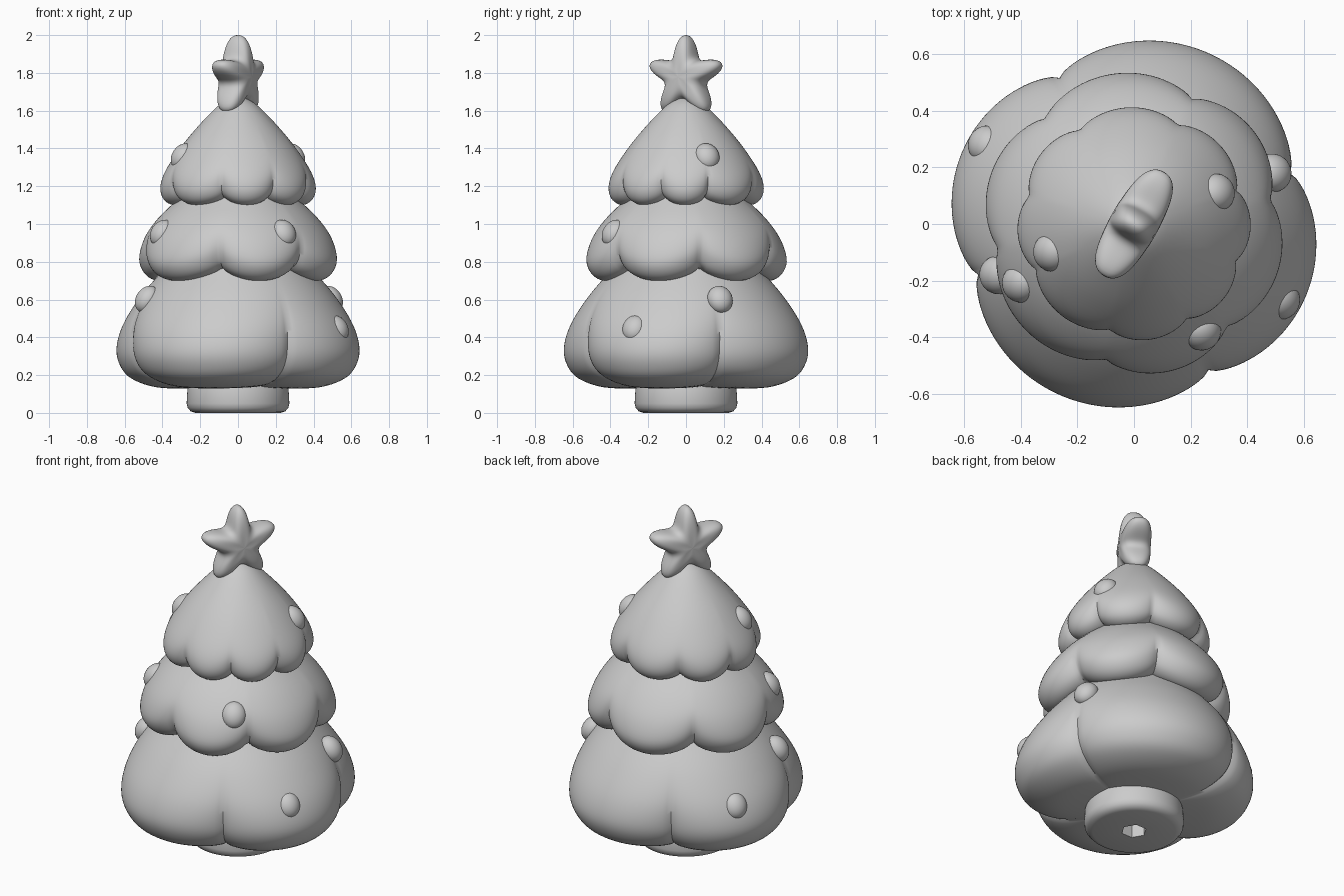
import bpy, bmesh, math
from math import sin, cos, pi, radians
from mathutils import Matrix

cube = bpy.data.objects.get("Cube")
if cube:
    bpy.data.objects.remove(cube, do_unlink=True)

grey = bpy.data.materials.new("plain_grey")
grey.use_nodes = True
COLOUR = (0.6, 0.6, 0.6, 1)
grey.diffuse_color = COLOUR
grey.node_tree.nodes["Principled BSDF"].inputs["Base Color"].default_value = COLOUR


def finish(name, bm, angle=50):
    bmesh.ops.recalc_face_normals(bm, faces=bm.faces)
    mesh = bpy.data.meshes.new(name)
    bm.to_mesh(mesh)
    bm.free()
    mesh.materials.append(grey)
    ob = bpy.data.objects.new(name, mesh)
    bpy.context.collection.objects.link(ob)
    bpy.ops.object.select_all(action='DESELECT')
    ob.select_set(True)
    bpy.context.view_layer.objects.active = ob
    bpy.ops.object.shade_smooth_by_angle(angle=radians(angle))
    return ob


def loft(rows, point, segments):
    """Closed skin through rings; point(row, angle) gives each position."""
    bm = bmesh.new()
    rings = [[bm.verts.new(point(row, 2 * pi * i / segments)) for i in range(segments)]
             for row in rows]
    for a, b in zip(rings, rings[1:]):
        for i in range(segments):
            j = (i + 1) % segments
            bm.faces.new((a[i], a[j], b[j], b[i]))
    bm.faces.new(rings[0])
    bm.faces.new(rings[-1])
    return bm


def smooth_profile(pts, steps=5):
    """Catmull-Rom curve through profile points."""
    out = []
    p = [pts[0]] + pts + [pts[-1]]
    for k in range(1, len(p) - 2):
        for s in range(steps):
            t = s / steps
            out.append([0.5 * (2 * b + (c - a) * t + (2 * a - 5 * b + 4 * c - d) * t * t
                               + (3 * b - a - 3 * c + d) * t ** 3)
                        for a, b, c, d in zip(*p[k - 1:k + 3])])
    return out + [list(pts[-1])]


def tier(name, profile, dents, depth, lift):
    """Lobed skirt. Profile rows: radius, height, lobe strength."""
    cuts = [radians(d) for d in dents]
    cuts.append(cuts[0] + 2 * pi)

    def dip(a):
        if a < cuts[0]:
            a += 2 * pi
        for lo, hi in zip(cuts, cuts[1:]):
            if lo <= a <= hi:
                return 1 - sin(pi * (a - lo) / (hi - lo)) ** 0.65
        return 0

    def point(row, a):
        r, z, w = row
        d = dip(a) * w
        r = max(r, 0.005) * (1 - depth * d)
        return (r * cos(a), r * sin(a), z + lift * d)

    return finish(name, loft(smooth_profile(profile), point, 160))


# Three lobed foliage tiers
tier("bottom_foliage",
     [(0.1, 0.14, 0), (0.27, 0.13, 0.3), (0.45, 0.135, 0.8), (0.58, 0.18, 1),
      (0.64, 0.25, 1), (0.657, 0.34, 1), (0.62, 0.46, 0.7), (0.53, 0.6, 0.25),
      (0.42, 0.73, 0), (0.28, 0.88, 0), (0.1, 1.0, 0)],
     [18, 117, 198, 297], 0.12, 0.04)
tier("middle_foliage",
     [(0.2, 0.82, 0), (0.34, 0.75, 0.6), (0.43, 0.7, 1), (0.5, 0.725, 1),
      (0.535, 0.8, 1), (0.505, 0.91, 0.6), (0.43, 1.02, 0.2), (0.32, 1.13, 0),
      (0.2, 1.24, 0), (0.1, 1.3, 0)],
     [10, 65, 130, 190, 258, 312], 0.1, 0.075)
tier("top_foliage",
     [(0.15, 1.2, 0), (0.26, 1.14, 0.6), (0.33, 1.1, 1), (0.39, 1.125, 1),
      (0.412, 1.19, 1), (0.385, 1.28, 0.6), (0.3, 1.41, 0.2), (0.2, 1.53, 0),
      (0.1, 1.63, 0), (0.03, 1.67, 0)],
     [18, 66, 120, 165, 205, 257, 299, 340], 0.08, 0.045)

# Trunk with rounded foot and a hexagonal recess underneath
HOLE = 0.07


def trunk_point(row, a):
    r, z = row
    if r <= HOLE:
        sector = (a % (pi / 3)) - pi / 6
        r *= cos(pi / 6) / cos(sector)
    return (r * cos(a), r * sin(a), z)


trunk_rows = [(HOLE, 0.08), (HOLE, 0), (0.225, 0), (0.25, 0.008), (0.266, 0.026),
              (0.272, 0.05), (0.268, 0.12), (0.25, 0.2)]
finish("trunk", loft(trunk_rows, trunk_point, 72), 40)

# Puffy star on the top
def star_point(t, a):
    r = 0.162 + 0.052 * cos(5 * a) + 0.008 * cos(10 * a)
    edge = max(cos(t), 0.001) ** 0.55
    side = math.copysign(abs(sin(t)) ** 0.85, t)
    thick = 0.085 - 0.1 * (r - 0.12) * edge
    return (thick * side, r * edge * sin(a), r * edge * cos(a))


star_rows = [-pi / 2 + pi * i / 28 for i in range(29)]
star = finish("star", loft(star_rows, star_point, 120), 80)
star.matrix_world = Matrix.Translation((0, 0, 1.778)) @ Matrix.Rotation(radians(-30), 4, 'Z')

# Oval baubles, leaning with the slope of the foliage
baubles = [(-0.29, -0.1, 1.355), (0.29, 0.11, 1.355), (-0.4, -0.21, 0.95),
           (0.24, -0.38, 0.95), (-0.48, -0.18, 0.6), (0.49, 0.18, 0.6),
           (0.52, -0.27, 0.445), (-0.52, 0.28, 0.445)]
for n, (x, y, z) in enumerate(baubles):
    bm = bmesh.new()
    bmesh.ops.create_uvsphere(bm, u_segments=32, v_segments=16, radius=1)
    bm.transform(Matrix.Translation((x, y, z))
                 @ Matrix.Rotation(math.atan2(y, x), 4, 'Z')
                 @ Matrix.Rotation(radians(-33), 4, 'Y')
                 @ Matrix.Diagonal((0.06, 0.068, 0.077, 1)))
    finish(f"bauble_{n + 1}", bm)
